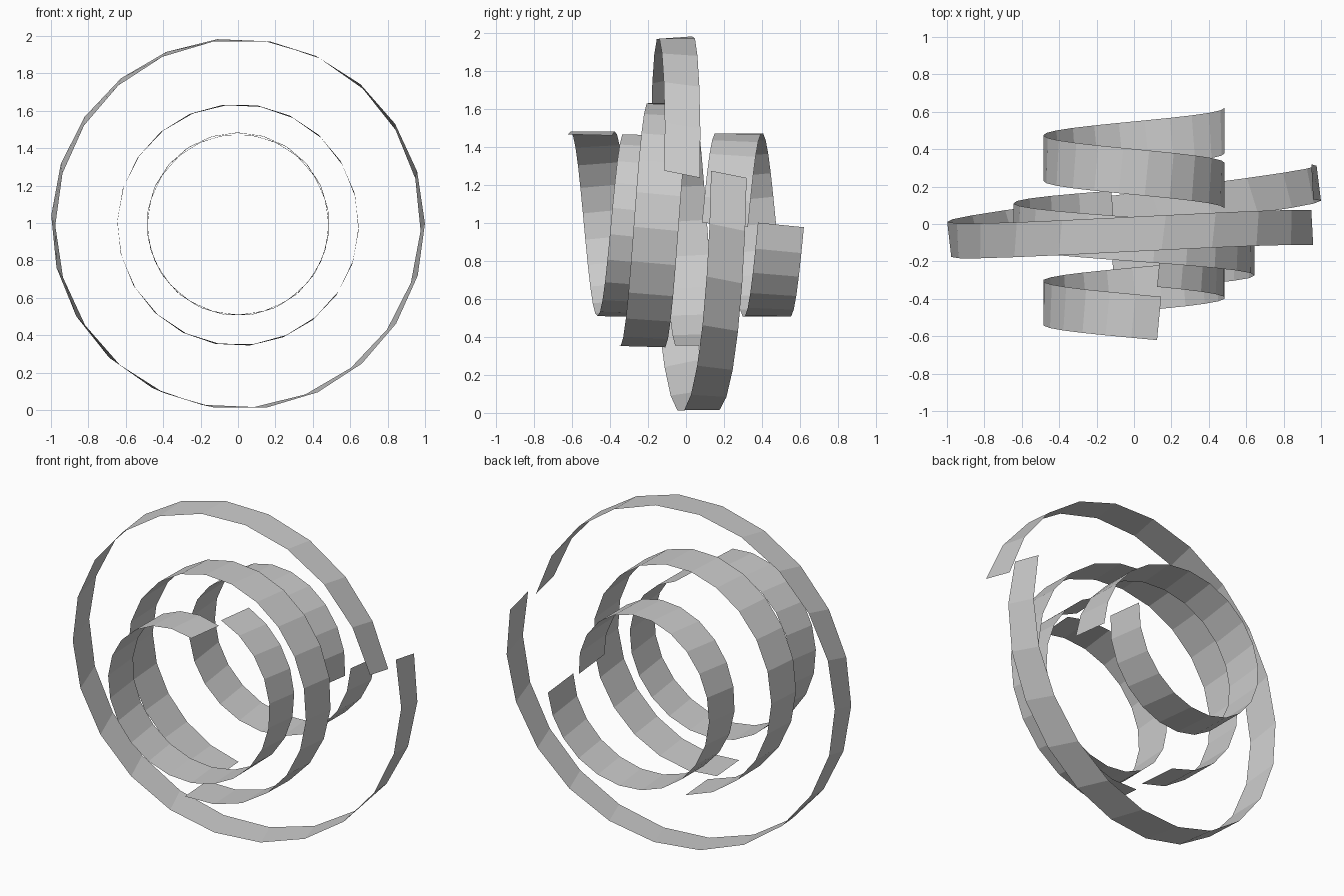
import bpy, bmesh, math
from mathutils import Vector

cube = bpy.data.objects.get("Cube")
if cube:
    bpy.data.objects.remove(cube, do_unlink=True)

# One plain grey for every band
grey = bpy.data.materials.new("plain grey")
grey.use_nodes = True
COLOUR = (0.6, 0.6, 0.6, 1)
grey.diffuse_color = COLOUR
grey.node_tree.nodes["Principled BSDF"].inputs["Base Color"].default_value = COLOUR

SEGMENTS = 22


def ribbon(name, radius, height, start, y_start, y_end, width, skew,
           tilt=0.0, lean=(0.0, 0.0)):
    """One flat-faced helical turn about y; skew slants the rungs along the turn,
    tilt swings the ring about z, lean cants the band's cross direction."""
    bm = bmesh.new()
    rungs = []
    for i in range(SEGMENTS + 1):
        t = i / SEGMENTS
        a = math.radians(start + 360 * t)
        radial = Vector((math.cos(a), 0, math.sin(a)))
        tangent = Vector((-math.sin(a), 0, math.cos(a)))
        centre = radial * radius + Vector((0, 0, height))
        centre.y = y_start + (y_end - y_start) * t + tilt * radius * radial.x
        across = Vector((lean[0], 1, lean[1])) - tangent * skew
        half = across * (width / 2)
        rungs.append((bm.verts.new(centre - half), bm.verts.new(centre + half)))
    for (a0, a1), (b0, b1) in zip(rungs, rungs[1:]):
        bm.faces.new((a0, a1, b1, b0))
    mesh = bpy.data.meshes.new(name)
    bm.to_mesh(mesh)
    bm.free()
    mesh.materials.append(grey)
    obj = bpy.data.objects.new(name, mesh)
    bpy.context.collection.objects.link(obj)
    return obj


# Large outer band, slightly swung round
ribbon("outer_band", 0.988, 0.996, 15.3, -0.105, 0.14, 0.187, 0.25,
       tilt=0.09, lean=(-0.12, 0.04))
# Middle band
ribbon("middle_band", 0.645, 0.99, 260, -0.24, 0.06, 0.235, 0.075, lean=(0, -0.02))
# Two small bands, front and back
ribbon("front_inner_band", 0.487, 0.996, 74, -0.505, -0.22, 0.232, 0.1)
ribbon("back_inner_band", 0.485, 0.99, 0, 0.205, 0.50, 0.242, 0.1)
